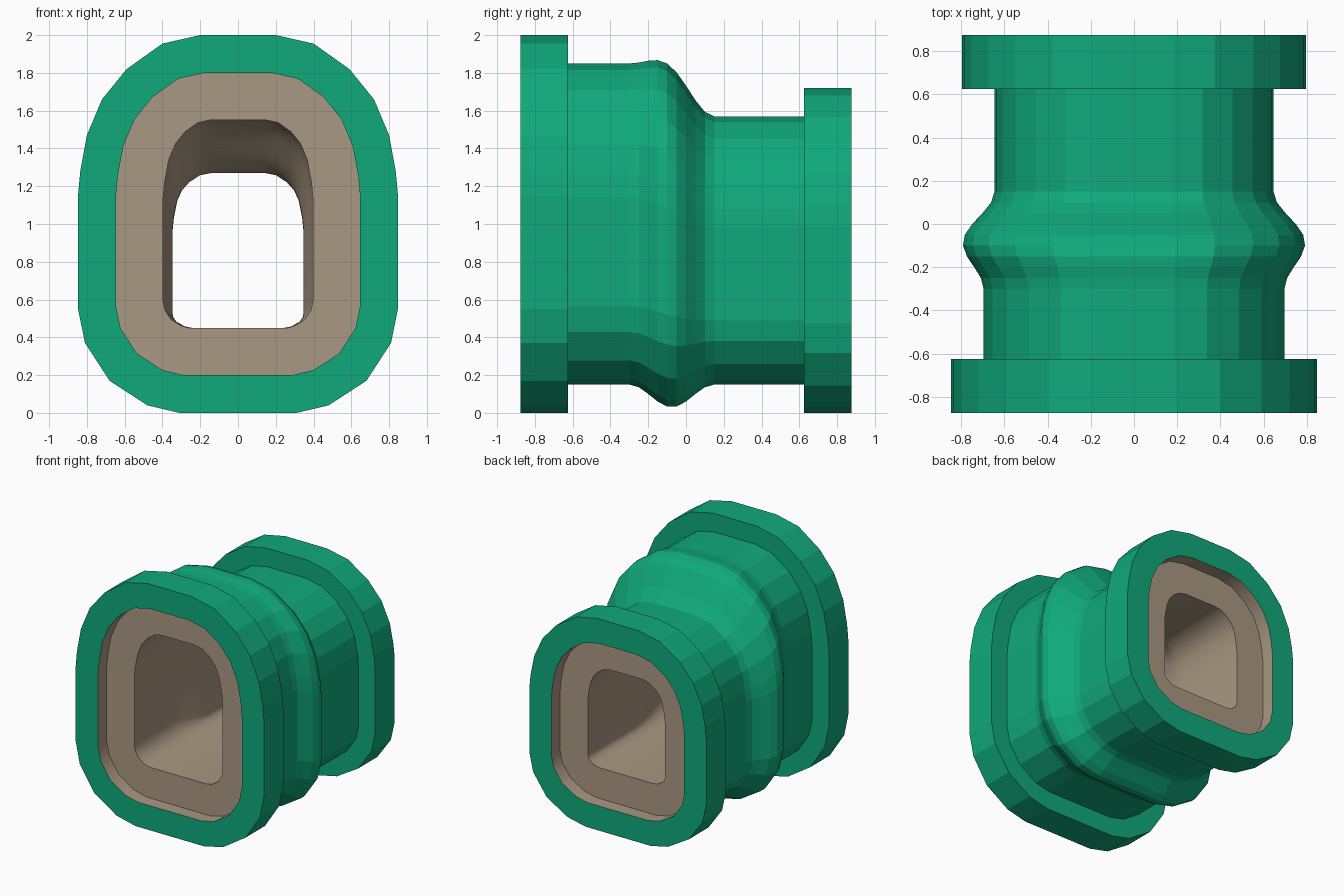
import bpy, math
from mathutils import Vector

if "Cube" in bpy.data.objects:
    bpy.data.objects.remove(bpy.data.objects["Cube"])


def material(name, rgb):
    m = bpy.data.materials.new(name)
    m.use_nodes = True
    colour = (*rgb, 1)
    m.diffuse_color = colour
    m.node_tree.nodes["Principled BSDF"].inputs["Base Color"].default_value = colour
    return m


green = material("green", (0.005, 0.40, 0.195))
tan = material("tan", (0.40, 0.314, 0.223))

# Right half of the arched section, bottom to top, then mirrored
HALF = [(0.31, 0), (0.48, 0.04), (0.68, 0.17), (0.81, 0.37), (0.847, 0.55),
        (0.847, 1.15), (0.835, 1.28), (0.80, 1.47), (0.72, 1.66),
        (0.59, 1.82), (0.40, 1.955), (0.20, 2.0)]
SECTION = HALF + [(-x, z) for x, z in reversed(HALF)]

# The section shrinks from front to back across the bulge
BULGE_START, BULGE_END, STEPS = -0.3, 0.15, 9
BACK_SCALE = (0.94, 0.86)
NECK, OPENING, TUNNEL = 0.15, 0.2, 0.45
BULGE = 0.12
END, FLANGE, RECESS = 0.875, 0.625, 0.765


def progress(y):
    return min(max((y - BULGE_START) / (BULGE_END - BULGE_START), 0), 1)


def ring(y, inset):
    """Section at depth y, moved inward by an even distance."""
    u = progress(y)
    t = u * u * (3 - 2 * u)
    sx, sz = (1 + (s - 1) * t for s in BACK_SCALE)
    pts = [Vector((x * sx, z * sz)) for x, z in SECTION]
    out = []
    for i, p in enumerate(pts):
        a = (p - pts[i - 1]).normalized()
        b = (pts[(i + 1) % len(pts)] - p).normalized()
        inward = Vector((-a.y - b.y, a.x + b.x)).normalized()
        q = p + inward * inset / inward.dot(Vector((-a.y, a.x)))
        out.append((q.x, y, q.y))
    return out


def loft(name, path, mat):
    """Skin rings along a path of (depth, inset) pairs."""
    n = len(SECTION)
    verts = [v for y, inset in path for v in ring(y, inset)]
    faces = []
    for k in range(len(path) - 1):
        for j in range(n):
            a, b, nxt = k * n, (k + 1) * n, (j + 1) % n
            faces.append((a + j, b + j, b + nxt, a + nxt))
    mesh = bpy.data.meshes.new(name)
    mesh.from_pydata(verts, [], faces)
    mesh.materials.append(mat)
    ob = bpy.data.objects.new(name, mesh)
    bpy.context.collection.objects.link(ob)
    return ob


depths = [BULGE_START + (BULGE_END - BULGE_START) * i / STEPS for i in range(STEPS + 1)]

# Outer casing: front flange, neck with bulge, back flange
bulge = [(y, NECK - BULGE * math.sin(math.pi * progress(y)) ** 2) for y in depths]
loft("casing", [(-END, OPENING), (-END, 0), (-FLANGE, 0), (-FLANGE, NECK)] + bulge
     + [(FLANGE, NECK), (FLANGE, 0), (END, 0), (END, OPENING)], green)

# Lining: recessed rims at both ends joined by the tunnel
liner = loft("lining", [(END, OPENING), (RECESS, OPENING), (RECESS, TUNNEL)]
             + [(y, TUNNEL) for y in reversed(depths)]
             + [(-RECESS, TUNNEL), (-RECESS, OPENING), (-END, OPENING)], tan)
bpy.ops.object.select_all(action='DESELECT')
liner.select_set(True)
bpy.context.view_layer.objects.active = liner
bpy.ops.object.shade_smooth_by_angle(angle=math.radians(35))
